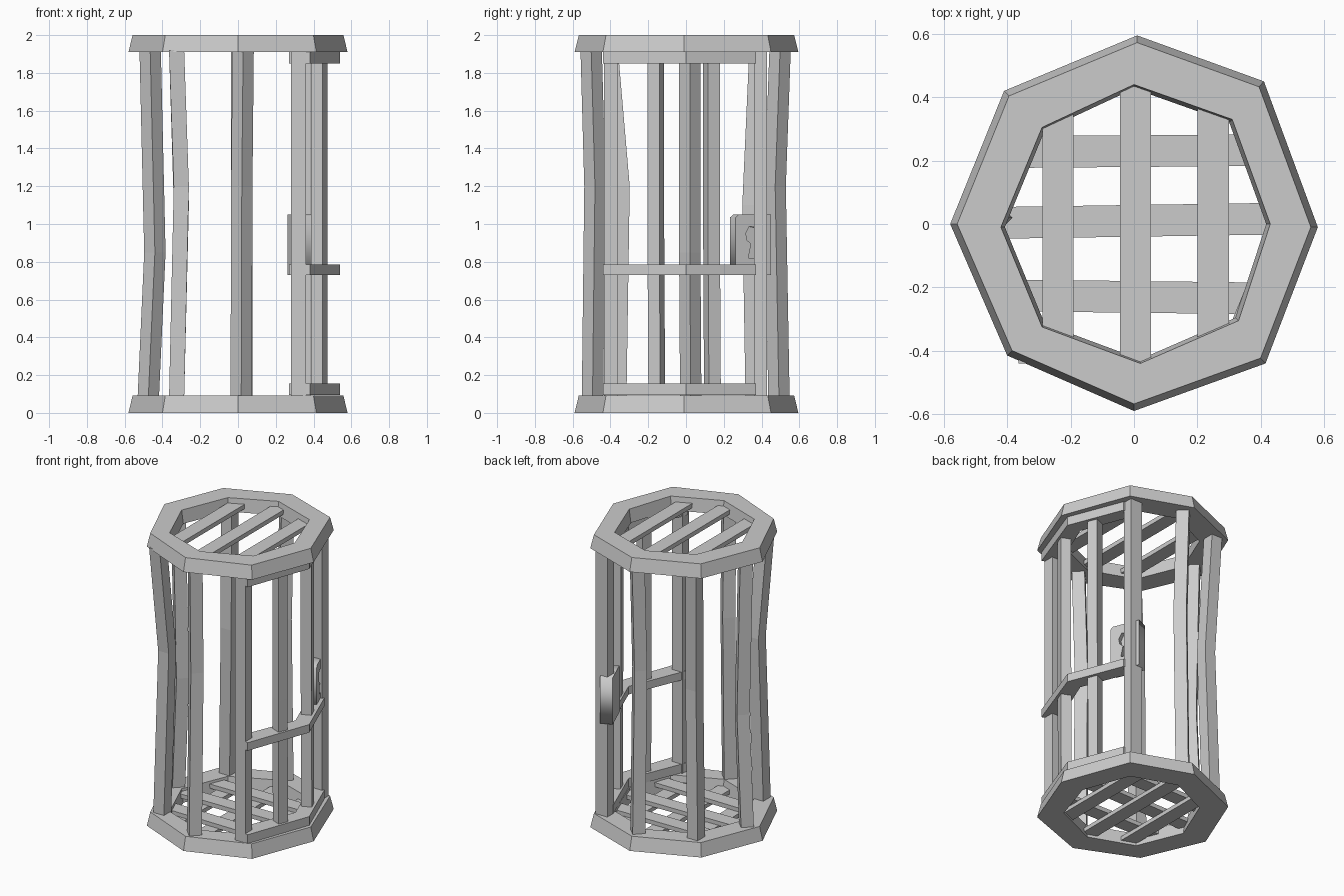
import bpy, bmesh, math
from mathutils import Vector, Matrix

if "Cube" in bpy.data.objects:
    bpy.data.objects.remove(bpy.data.objects["Cube"])


def make(name, bm):
    bmesh.ops.recalc_face_normals(bm, faces=bm.faces)
    me = bpy.data.meshes.new(name)
    bm.to_mesh(me)
    bm.free()
    ob = bpy.data.objects.new(name, me)
    bpy.context.collection.objects.link(ob)
    return ob


def loft(name, loops, closed=False):
    """Skin equal-length point loops; cap the ends unless closed into a ring."""
    bm = bmesh.new()
    rows = [[bm.verts.new(p) for p in lp] for lp in loops]
    n = len(rows[0])
    pairs = list(zip(rows, rows[1:])) + ([(rows[-1], rows[0])] if closed else [])
    for a, b in pairs:
        for i in range(n):
            j = (i + 1) % n
            bm.faces.new((a[i], a[j], b[j], b[i]))
    if not closed:
        bm.faces.new(rows[0][::-1])
        bm.faces.new(rows[-1])
    return make(name, bm)


def box(name, x, y, z, turn=0.0):
    bm = bmesh.new()
    c = Vector((sum(x) / 2, sum(y) / 2, sum(z) / 2))
    size = (x[1] - x[0], y[1] - y[0], z[1] - z[0], 1)
    bmesh.ops.create_cube(bm, size=1, matrix=Matrix.Translation(c)
                          @ Matrix.Rotation(turn, 4, 'Z') @ Matrix.Diagonal(size))
    return make(name, bm)


def bent_bar(name, path, side, angle):
    """Square bar through (x, y, z) points, turned by angle."""
    r = side / math.sqrt(2)
    loops = []
    for x, y, z in path:
        loops.append([(x + r * math.cos(angle + k * math.pi / 2),
                       y + r * math.sin(angle + k * math.pi / 2), z) for k in range(4)])
    return loft(name, loops)


# Eight-sided end rings, slightly hand-cut
OUTER = [(.58, -.01), (.41, .45), (.01, .595), (-.41, .42),
         (-.58, 0), (-.40, -.415), (0, -.59), (.415, -.44)]
INNER = [(.43, 0), (.31, .33), (0, .44), (-.29, .305),
         (-.42, -.01), (-.29, -.325), (.02, -.44), (.33, -.305)]


def level(pts, s, z):
    return [(x * s, y * s, z) for x, y in pts]


for name, z0, z1 in (("bottom_ring", 0, .092), ("top_ring", 1.91, 2)):
    loft(name, [level(OUTER, 1, z0), level(OUTER, .962, z1),
                level(INNER, 1, z1), level(INNER, .97, z0)], closed=True)

# Floor lattice and roof slats, ends buried in the rings
for i, (c, half) in enumerate(((-.24, .40), (.005, .47), (.25, .40))):
    for part, z in (("floor_slat_long", (.02, .048)), ("roof_slat", (1.935, 1.965))):
        box(f"{part}_{i}", (c - .049, c + .049), (-half, half), z)
    cy = (-.23, .01, .23)[i]
    box(f"floor_slat_cross_{i}", (-half, half), (cy - .05, cy + .05), (.046, .075),
        (-.012, .015, .008)[i])

# Bent main bars, corner edge pointing outwards
B, T = .08, 1.92
BARS = {
    "front_bar": ((.017, -.495, B), (.02, -.482, 1.2), (.027, -.502, T), 270),
    "front_left_bar": ((-.325, -.355, B), (-.30, -.338, 1.2), (-.325, -.40, T), 225),
    "left_bar": ((-.475, .025, B), (-.44, .02, .85), (-.465, .02, T), 180),
    "back_left_bar": ((-.325, .355, B), (-.30, .338, 1.1), (-.325, .375, T), 135),
    "back_bar": ((.02, .492, B), (.02, .472, 1.2), (.02, .498, T), 90),
}
for name, (a, b, c, ang) in BARS.items():
    bent_bar(name, (a, b, c), .08, math.radians(ang))

# Straight lock post
box("lock_post", (.295, .385), (.36, .43), (B, T))

# Door bars
box("door_hinge_bar", (.28, .36), (-.435, -.36), (.09, T))
for i, y in enumerate((-.155, .14)):
    bent_bar(f"door_bar_{i}", ((.43, y, .10), (.43, y - .005, 1.0), (.43, y - .005, 1.905)),
             .068, math.radians(45 + 22.5 * (1 if y > 0 else -1)))

# Door rails bent round the corner of the octagon
RAIL = [((.27, -.40), (.38, -.44)), ((.435, 0), (.54, 0)), ((.29, .37), (.395, .37))]
for name, z0, z1 in (("door_bottom_rail", .095, .155), ("door_middle_rail", .73, .785),
                     ("door_top_rail", 1.85, 1.91)):
    loft(name, [[(*p, z0), (*q, z0), (*q, z1), (*p, z1)] for p, q in RAIL])

# Lock plate with a recessed keyhole: filled outline, extruded, laid on the door facet
PLATE = [(-.10, -.15), (.10, -.15), (.10, .17), (-.082, .17), (-.10, .155)]
KEY = [(-.028, -.06), (.03, -.06), (.018, .02), (.04, .055), (.024, .10),
       (-.022, .108), (-.042, .07), (-.036, .035), (-.012, .015)]


def plate(name, outlines, depth, out):
    cu = bpy.data.curves.new(name, 'CURVE')
    cu.dimensions, cu.fill_mode, cu.extrude = '2D', 'BOTH', depth / 2
    for pts in outlines:
        sp = cu.splines.new('POLY')
        sp.points.add(len(pts) - 1)
        for p, (u, v) in zip(sp.points, pts):
            p.co = (u, v, 0, 1)
        sp.use_cyclic_u = True
    ob = bpy.data.objects.new(name, cu)
    bpy.context.collection.objects.link(ob)
    a = math.radians(22)
    n = Vector((math.cos(a), math.sin(a), 0))
    t = Vector((-math.sin(a), math.cos(a), 0))
    rot = Matrix((t, Vector((0, 0, 1)), n)).transposed().to_4x4()
    ob.matrix_world = Matrix.Translation(n * out + t * .19 + Vector((0, 0, .88))) @ rot
    bpy.ops.object.select_all(action='DESELECT')
    ob.select_set(True)
    bpy.context.view_layer.objects.active = ob
    bpy.ops.object.convert(target='MESH')


plate("lock_plate", [PLATE, KEY], .03, .465)
plate("lock_backing", [PLATE], .05, .425)
